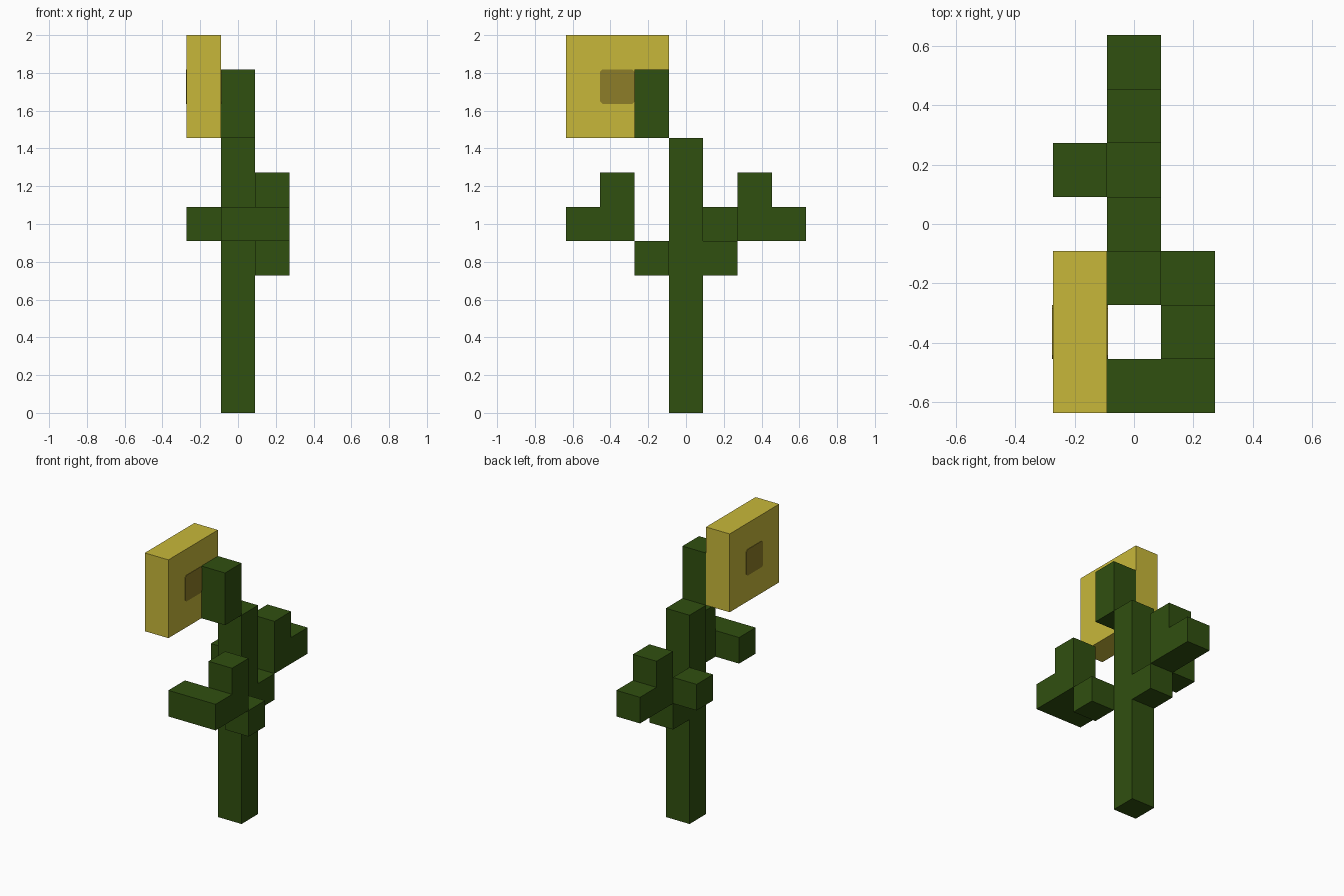
import bpy
import bmesh
from mathutils import Matrix, Vector

cube = bpy.data.objects.get("Cube")
if cube:
    bpy.data.objects.remove(cube, do_unlink=True)

U = 2 / 11  # edge length of one block


def material(name, rgb):
    mat = bpy.data.materials.new(name)
    mat.use_nodes = True
    mat.diffuse_color = (*rgb, 1)
    mat.node_tree.nodes["Principled BSDF"].inputs["Base Color"].default_value = (*rgb, 1)
    return mat


GREEN = material("stem green", (0.030, 0.080, 0.005))
YELLOW = material("petal yellow", (0.575, 0.478, 0.042))
BROWN = material("centre brown", (0.266, 0.207, 0.021))


def finish(name, bm, mat):
    bmesh.ops.recalc_face_normals(bm, faces=bm.faces)
    mesh = bpy.data.meshes.new(name)
    bm.to_mesh(mesh)
    bm.free()
    mesh.materials.append(mat)
    obj = bpy.data.objects.new(name, mesh)
    bpy.context.collection.objects.link(obj)
    return obj


def block(name, first, last, mat=GREEN):
    """Box spanning the grid cells from first to last, both included."""
    a, b = Vector(first), Vector(last)
    size = (b - a + Vector((1, 1, 1))) * U
    centre = ((a + b) / 2 + Vector((0, 0, 0.5))) * U
    bm = bmesh.new()
    bmesh.ops.create_cube(bm, size=1,
                          matrix=Matrix.Translation(centre) @ Matrix.Diagonal((*size, 1)))
    return finish(name, bm, mat)


# Stem, with an offset upper section carrying the flower
block("stem", (0, 0, 0), (0, 0, 7))
block("flower_stalk", (0, -1, 8), (0, -1, 9))

# Front branch, stepping out diagonally and hooking back under the flower
block("front_branch_base", (1, -1, 4), (1, -1, 4))
block("front_branch_arm", (1, -3, 5), (1, -2, 5))
block("front_branch_tip", (0, -3, 5), (0, -3, 5))
block("front_branch_bud", (1, -2, 6), (1, -2, 6))

# Back branch
block("back_branch_base", (0, 1, 4), (0, 1, 4))
block("back_branch_arm", (0, 2, 5), (0, 3, 5))
block("back_branch_bud", (0, 2, 6), (0, 2, 6))
block("side_bud", (-1, 1, 5), (-1, 1, 5))

# Square flower head
block("flower_head", (-1, -3, 8), (-1, -1, 10), YELLOW)

# Flower centre: a thin plate with clipped corners on each broad face
half, clip, thick = U / 2, 0.012, 0.003
for name, side in (("flower_centre_left", 1), ("flower_centre_right", -1)):
    bm = bmesh.new()
    x = (-1 + side / 2) * U
    outline = []
    for sy, sz in ((1, 1), (-1, 1), (-1, -1), (1, -1)):
        pair = [(sy * half, sz * (half - clip)), (sy * (half - clip), sz * half)]
        outline += pair if sy * sz > 0 else pair[::-1]
    verts = [bm.verts.new((x, -2 * U + y, 9.5 * U + z)) for y, z in outline]
    face = bm.faces.new(verts)
    grown = bmesh.ops.extrude_face_region(bm, geom=[face])["geom"]
    moved = [v for v in grown if isinstance(v, bmesh.types.BMVert)]
    bmesh.ops.translate(bm, verts=moved, vec=(side * thick, 0, 0))
    finish(name, bm, BROWN)
